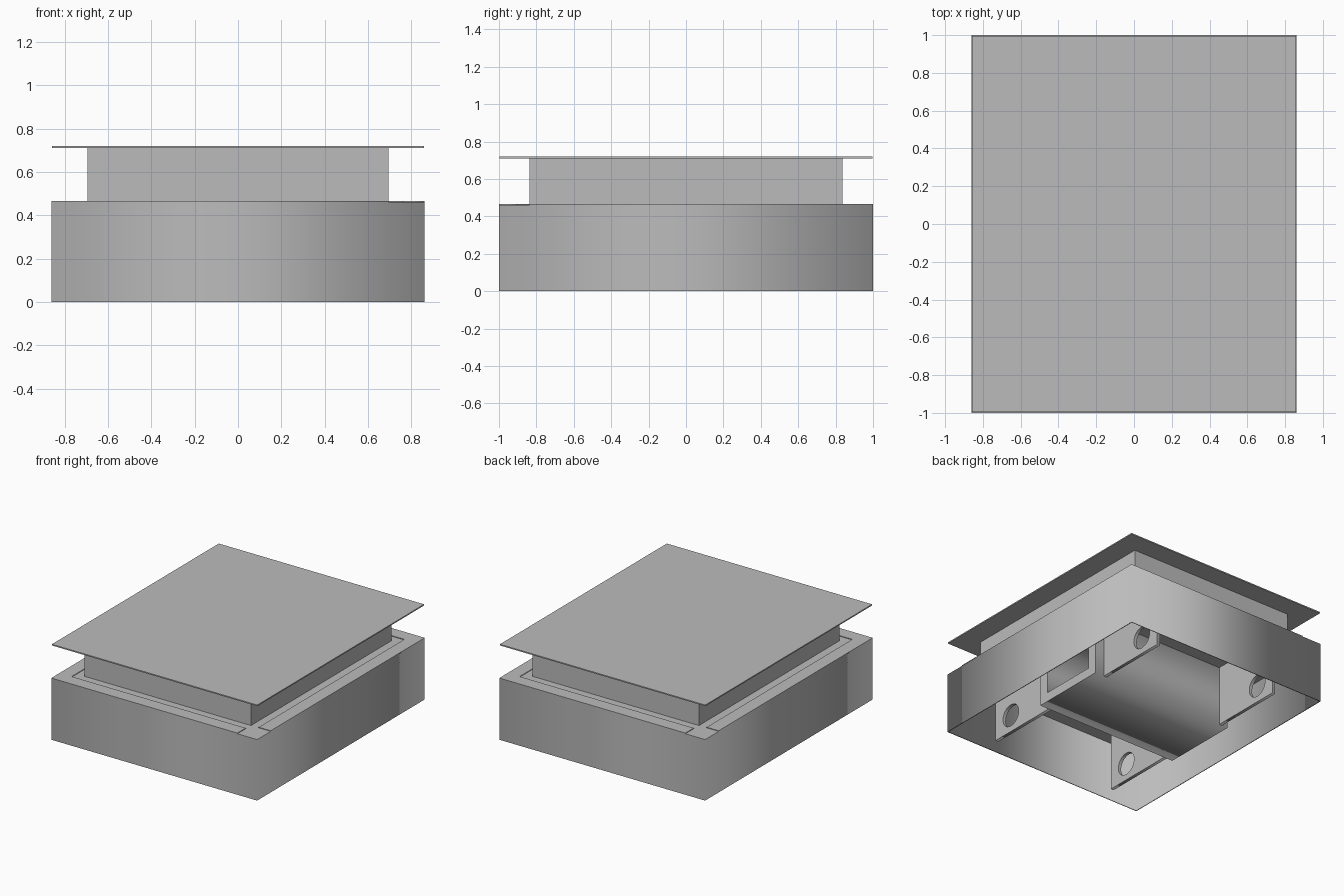
import bpy, bmesh
from math import sin, cos, tau
from mathutils import Matrix

cube = bpy.data.objects.get("Cube")
if cube:
    bpy.data.objects.remove(cube, do_unlink=True)

grey = bpy.data.materials.new("plain_grey")
grey.use_nodes = True
colour = (0.5, 0.5, 0.5, 1)
grey.diffuse_color = colour
grey.node_tree.nodes["Principled BSDF"].inputs["Base Color"].default_value = colour


def finish(name, bm):
    bmesh.ops.remove_doubles(bm, verts=bm.verts, dist=1e-5)
    bmesh.ops.recalc_face_normals(bm, faces=bm.faces)
    mesh = bpy.data.meshes.new(name)
    bm.to_mesh(mesh)
    bm.free()
    mesh.materials.append(grey)
    obj = bpy.data.objects.new(name, mesh)
    bpy.context.collection.objects.link(obj)
    return obj


def box(name, x0, x1, y0, y1, z0, z1):
    bm = bmesh.new()
    bmesh.ops.create_cube(bm, size=1)
    size = Matrix.Diagonal((x1 - x0, y1 - y0, z1 - z0, 1))
    centre = Matrix.Translation(((x0 + x1) / 2, (y0 + y1) / 2, (z0 + z1) / 2))
    bm.transform(centre @ size)
    return finish(name, bm)


def rect(a0, a1, b0, b1):
    return [(a0, b0), (a1, b0), (a1, b1), (a0, b1)]


def circle(a, b, r, sides=32):
    return [(a + r * cos(tau * i / sides), b + r * sin(tau * i / sides)) for i in range(sides)]


def extruded(name, loops, depth, matrix):
    """Fill flat loops (inner loops become holes) and give them depth."""
    curve = bpy.data.curves.new(name, 'CURVE')
    curve.dimensions = '2D'
    curve.fill_mode = 'BOTH'
    curve.extrude = depth / 2
    for loop in loops:
        spline = curve.splines.new('POLY')
        spline.points.add(len(loop) - 1)
        for point, (a, b) in zip(spline.points, loop):
            point.co = (a, b, 0, 1)
        spline.use_cyclic_u = True
    temp = bpy.data.objects.new(name + "_outline", curve)
    mesh = bpy.data.meshes.new_from_object(temp)
    bm = bmesh.new()
    bm.from_mesh(mesh)
    bm.transform(matrix)
    bpy.data.objects.remove(temp)
    bpy.data.curves.remove(curve)
    bpy.data.meshes.remove(mesh)
    return finish(name, bm)


W, L = 0.86, 1.0            # half width and half length
LID, SHEET = 0.461, 0.005   # lid height and sheet thickness
MX, MY = 0.695, 0.838       # half size of the raised block
SIDEWAYS = Matrix(((0, 0, 1, 0), (1, 0, 0, 0), (0, 1, 0, 0), (0, 0, 0, 1)))

# Open-bottomed base: skirt and lid
extruded("base_skirt",
         [rect(-W, W, -L, L), rect(-W + SHEET, W - SHEET, -L + SHEET, L - SHEET)],
         LID, Matrix.Translation((0, 0, LID / 2)))
box("base_lid", -W + SHEET, W - SHEET, -L + SHEET, L - SHEET, LID - SHEET, LID)

# Two L-shaped flanges lying on the lid, turned half round from each other
flange = [(-W, -L), (MX, -L), (MX, -0.9), (-0.76, -0.9), (-0.76, MY), (-W, MY)]
for name, s in (("front_flange", 1), ("back_flange", -1)):
    extruded(name, [[(s * a, s * b) for a, b in flange]], SHEET,
             Matrix.Translation((0, 0, LID + SHEET / 2)))

# Raised block and top plate
box("raised_block", -MX, MX, -MY, MY, LID, 0.712)
box("top_plate", -0.858, 0.858, -0.996, 0.996, 0.711, 0.72)

# Central box under the lid, with a square tunnel through it
extruded("central_box", [rect(-0.3, 0.3, 0, LID - SHEET), rect(-0.222, 0.222, 0.07, 0.39)],
         1.2, SIDEWAYS)

# Four drilled brackets reaching out from the central box
for side, sx in (("left", 1), ("right", -1)):
    for end, sy in (("front", -1), ("back", 1)):
        loops = [rect(0.3, 0.876, 0, LID - SHEET), circle(0.71, 0.13, 0.085)]
        extruded(f"{end}_{side}_bracket", [[(sy * a, b) for a, b in loop] for loop in loops],
                 0.025, Matrix.Translation((sx * 0.525 - 0.012, 0, 0)) @ SIDEWAYS)
